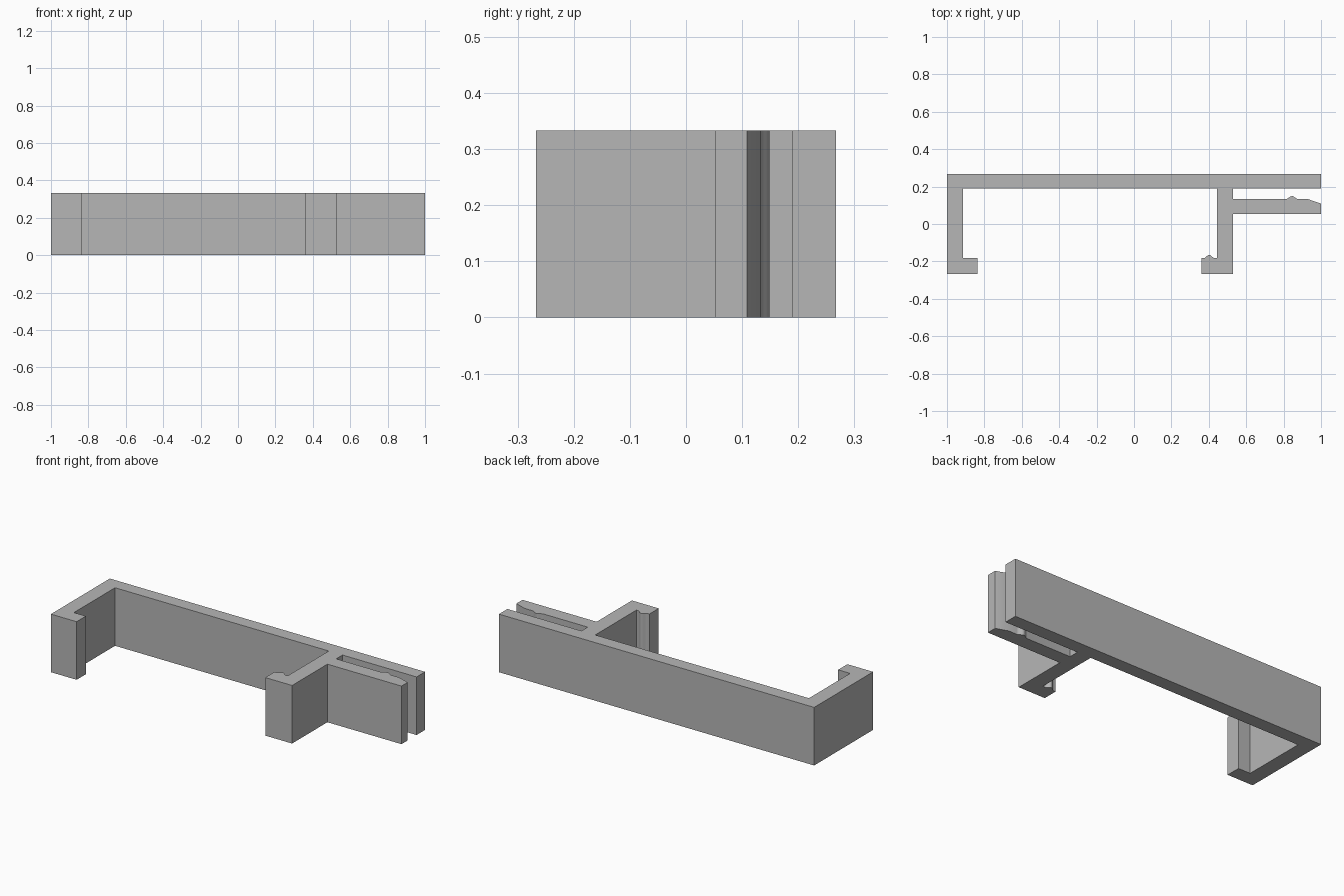
import bpy
import bmesh
import math

HEIGHT = 0.333

cube = bpy.data.objects.get("Cube")
if cube:
    bpy.data.objects.remove(cube, do_unlink=True)

# Plain grey plastic
grey = bpy.data.materials.new("grey plastic")
grey.use_nodes = True
colour = (0.47, 0.47, 0.47, 1)
grey.diffuse_color = colour
grey.node_tree.nodes["Principled BSDF"].inputs["Base Color"].default_value = colour


def ridge(centre, base, half_width, rise, direction, steps=14):
    """Soft detent ridge with flared feet, running along x."""
    points = []
    for i in range(steps + 1):
        t = 2 * i / steps - 1
        lift = rise * (1 + math.cos(math.pi * t)) / 2
        points.append((centre + direction * t * half_width, base + lift))
    return points


def extrude_profile(name, outline):
    """Raise a closed plan outline to the full height."""
    bm = bmesh.new()
    base = bm.faces.new([bm.verts.new((x, y, 0)) for x, y in outline])
    result = bmesh.ops.extrude_face_region(bm, geom=[base], use_keep_orig=True)
    top = [v for v in result["geom"] if isinstance(v, bmesh.types.BMVert)]
    bmesh.ops.translate(bm, verts=top, vec=(0, 0, HEIGHT))
    bmesh.ops.recalc_face_normals(bm, faces=bm.faces)
    mesh = bpy.data.meshes.new(name)
    bm.to_mesh(mesh)
    bm.free()
    mesh.materials.append(grey)
    obj = bpy.data.objects.new(name, mesh)
    bpy.context.collection.objects.link(obj)
    bpy.ops.object.select_all(action="DESELECT")
    obj.select_set(True)
    bpy.context.view_layer.objects.active = obj
    bpy.ops.object.shade_smooth_by_angle(angle=math.radians(30))


# Back plate and hooked end arm
outline = [(1, 0.267), (-1, 0.267), (-1, -0.267), (-0.837, -0.267),
           (-0.837, -0.183), (-0.913, -0.183), (-0.913, 0.19), (0.443, 0.19)]
# Inner arm with its hooked lip and ridge
outline += [(0.443, -0.183)]
outline += ridge(0.402, -0.183, 0.03, 0.018, -1)
outline += [(0.36, -0.183), (0.36, -0.267), (0.53, -0.267)]
# Spring tongue with tapered tip and ridge, then the slot
outline += [(0.53, 0.053), (1, 0.053), (1, 0.109), (0.93, 0.133)]
outline += ridge(0.845, 0.133, 0.034, 0.016, -1)
outline += [(0.53, 0.133), (0.53, 0.19), (1, 0.19)]

extrude_profile("clip_bracket", outline)
